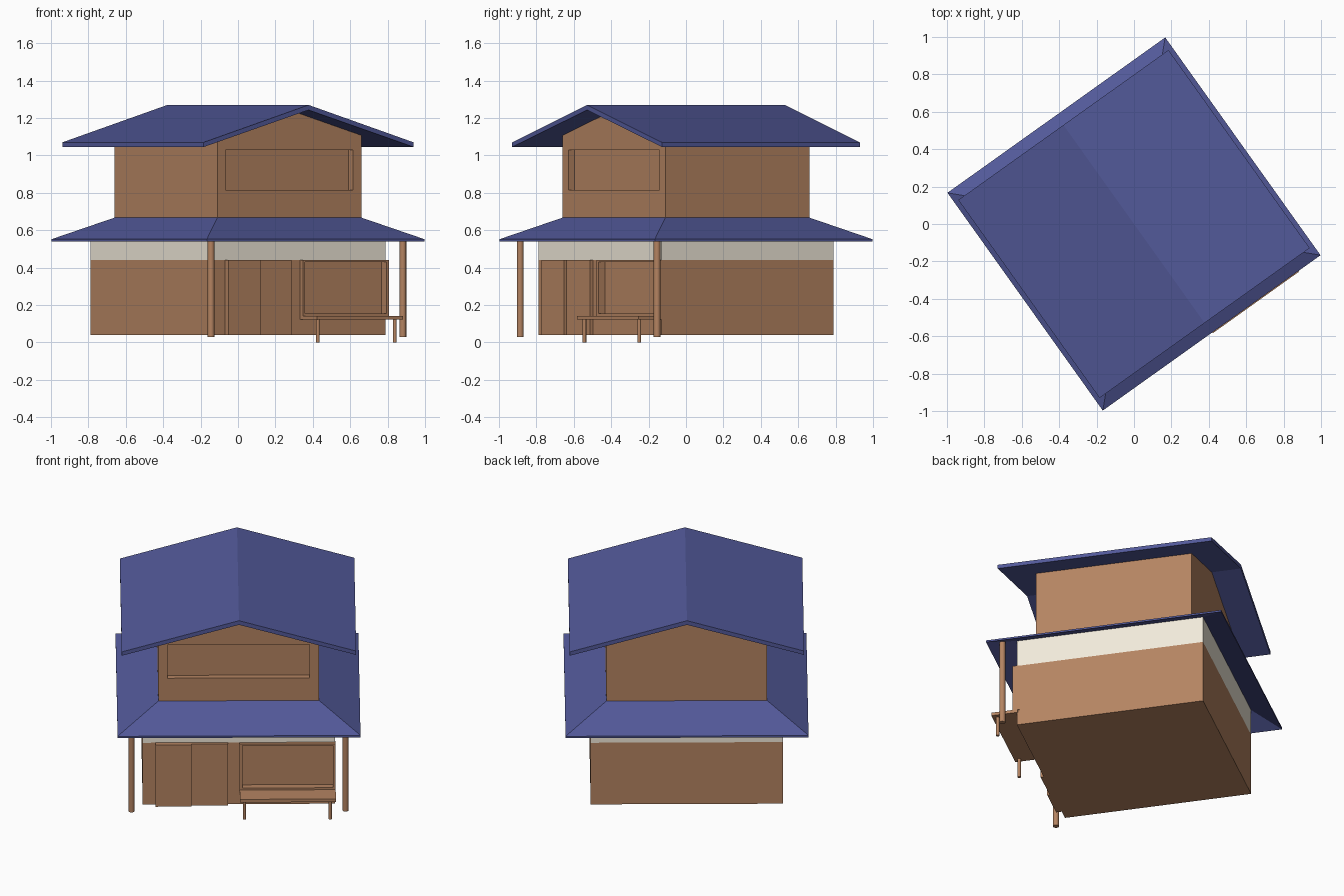
import bpy, bmesh, math
from mathutils import Matrix

if "Cube" in bpy.data.objects:
    bpy.data.objects.remove(bpy.data.objects["Cube"])

# The whole house is modelled square-on (front = local -y), then turned
TURN = Matrix.Rotation(math.radians(35.5), 4, 'Z')


def material(name, rgb):
    m = bpy.data.materials.new(name)
    m.diffuse_color = (*rgb, 1)
    m.use_nodes = True
    m.node_tree.nodes["Principled BSDF"].inputs["Base Color"].default_value = m.diffuse_color
    return m


WOOD = material("wood", (0.46, 0.23, 0.12))
TILE = material("roof_blue", (0.085, 0.10, 0.32))
PLASTER = material("plaster", (0.88, 0.82, 0.70))


def finish(name, bm, mat):
    bmesh.ops.recalc_face_normals(bm, faces=bm.faces)
    me = bpy.data.meshes.new(name)
    bm.to_mesh(me)
    bm.free()
    ob = bpy.data.objects.new(name, me)
    bpy.context.collection.objects.link(ob)
    ob.matrix_world = TURN
    me.materials.append(mat)
    return ob


def box(name, x, y, z, mat):
    bm = bmesh.new()
    bmesh.ops.create_cube(bm, size=1)
    for v in bm.verts:
        v.co = [r[0] if c < 0 else r[1] for c, r in zip(v.co, (x, y, z))]
    return finish(name, bm, mat)


def extrude_y(name, profile, y0, y1, mat):
    bm = bmesh.new()
    a = [bm.verts.new((x, y0, z)) for x, z in profile]
    b = [bm.verts.new((x, y1, z)) for x, z in profile]
    bm.faces.new(a)
    bm.faces.new(b[::-1])
    n = len(a)
    for i in range(n):
        bm.faces.new((a[i], a[(i + 1) % n], b[(i + 1) % n], b[i]))
    return finish(name, bm, mat)


def square_skirt(name, section, mat):
    # closed cross-section (half width, z) swept round a square
    bm = bmesh.new()
    loops = [[bm.verts.new((sx * r, sy * r, z))
              for sx, sy in ((-1, -1), (1, -1), (1, 1), (-1, 1))] for r, z in section]
    for k in range(len(loops)):
        p, q = loops[k], loops[(k + 1) % len(loops)]
        for i in range(4):
            j = (i + 1) % 4
            bm.faces.new((p[i], p[j], q[j], q[i]))
    return finish(name, bm, mat)


def post(name, x, y, z0, z1, r):
    bm = bmesh.new()
    bmesh.ops.create_cone(bm, cap_ends=True, segments=12, radius1=r, radius2=r, depth=z1 - z0,
                          matrix=Matrix.Translation((x, y, (z0 + z1) / 2)))
    ob = finish(name, bm, WOOD)
    for p in ob.data.polygons:
        p.use_smooth = len(p.vertices) == 4
    return ob


def cut(ob, x, y, z):
    cutter = box("cutter", x, y, z, WOOD)
    cutter.hide_render = True
    mod = ob.modifiers.new("recess", 'BOOLEAN')
    mod.operation = 'DIFFERENCE'
    mod.object = cutter
    bpy.context.view_layer.objects.active = ob
    bpy.ops.object.modifier_apply(modifier=mod.name)
    bpy.data.objects.remove(cutter)


W, U = 0.566, 0.473   # half widths of the two storeys

# Lower storey
lower = box("lower_walls", (-W, W), (-W, W), (0.04, 0.44), WOOD)
cut(lower, (0.02, 0.555), (-0.7, -0.545), (0.155, 0.43))
box("plaster_band", (-W, W), (-W, W), (0.44, 0.61), PLASTER)

# Window frame and sliding doors
F = (-0.59, -0.55)
box("window_frame_left", (0.005, 0.02), F, (0.14, 0.44), WOOD)
box("window_frame_right", (0.555, 0.57), F, (0.14, 0.44), WOOD)
box("window_frame_top", (0.02, 0.555), F, (0.43, 0.44), WOOD)
box("window_frame_sill", (0.02, 0.555), F, (0.14, 0.155), WOOD)
box("door_panel_outer", (-0.49, -0.28), (-0.60, -0.56), (0.04, 0.44), WOOD)
box("door_panel_inner", (-0.28, -0.065), (-0.585, -0.56), (0.04, 0.44), WOOD)

# Lower roof skirt
square_skirt("lower_roof", [(0.715, 0.54), (0.715, 0.552), (0.468, 0.67), (0.468, 0.655)], TILE)

# Upper storey with gables and front window recess
upper = extrude_y("upper_walls", [(-U, 0.62), (U, 0.62), (U, 1.11), (0, 1.248), (-U, 1.11)],
                  -U, U, WOOD)
cut(upper, (-0.418, 0.418), (-0.6, -U + 0.04), (0.815, 1.03))

# Upper gable roof
extrude_y("upper_roof", [(-0.69, 1.045), (0, 1.243), (0.69, 1.045),
                         (0.69, 1.07), (0, 1.27), (-0.69, 1.07)], -0.65, 0.65, TILE)

# Porch posts
for side, x in (("left", -0.632), ("right", 0.628)):
    post("porch_post_" + side, x, -0.638, 0.03, 0.58, 0.018)

# Veranda bench
box("bench_seat", (0.005, 0.57), (-0.72, -0.56), (0.122, 0.142), WOOD)
for side, x in (("left", 0.032), ("right", 0.537)):
    post("bench_leg_" + side, x, -0.69, 0.0, 0.125, 0.01)
